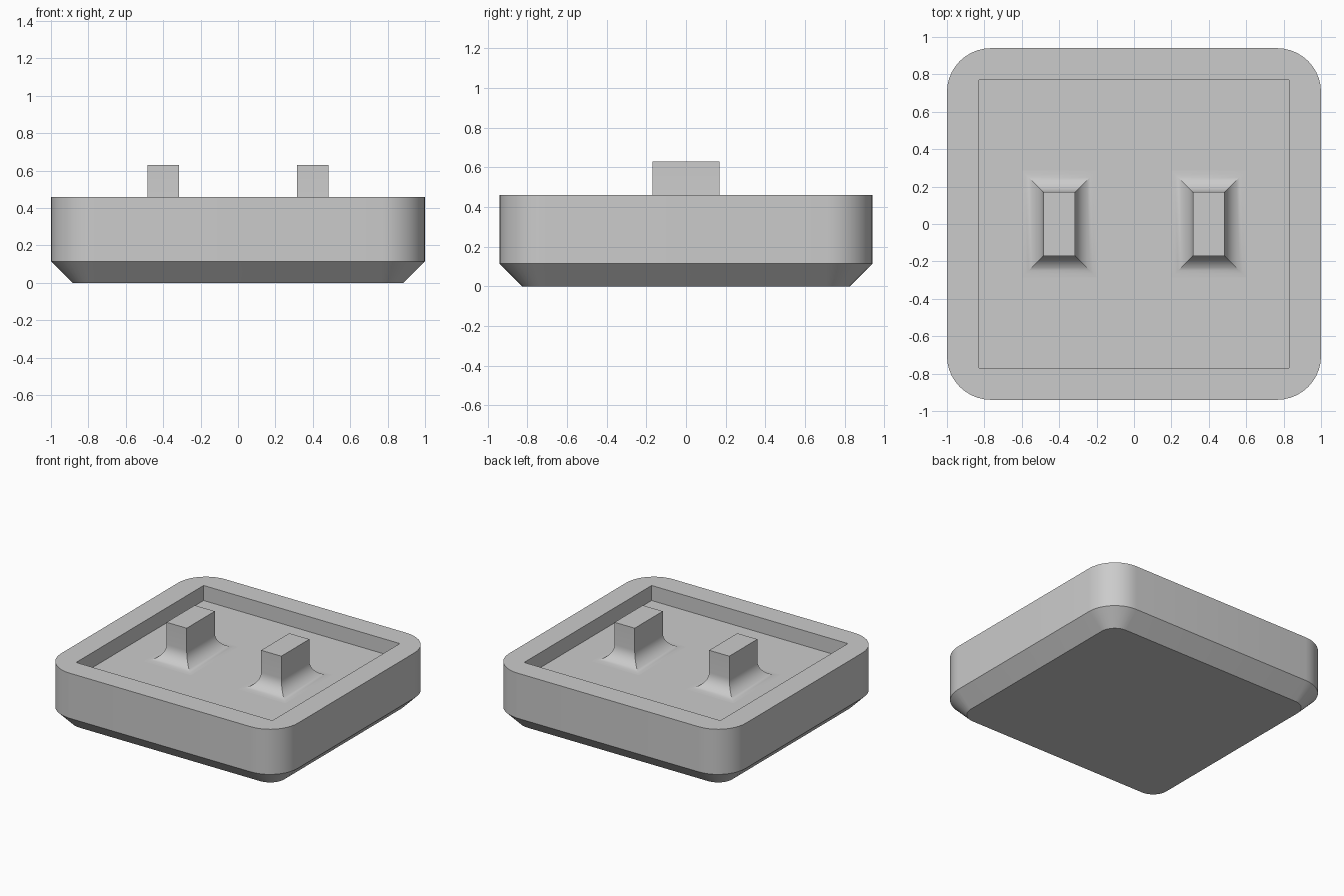
import bpy, bmesh, math

cube = bpy.data.objects.get("Cube")
if cube:
    bpy.data.objects.remove(cube, do_unlink=True)

grey = bpy.data.materials.new("plain grey")
grey.use_nodes = True
colour = (0.6, 0.6, 0.6, 1)
grey.diffuse_color = colour
grey.node_tree.nodes["Principled BSDF"].inputs["Base Color"].default_value = colour

HX, HY = 1.0, 0.94        # half size of the base
TOP, FLOOR = 0.46, 0.345  # rim and recess floor heights
CHAMFER, CORNER, RIM = 0.115, 0.235, 0.17
FILLET = TOP - FLOOR
STEPS = 10


def rounded_rect(hx, hy, radius, z):
    """Ring of points; a zero radius gives square corners."""
    points = []
    for quarter, (sx, sy) in enumerate([(1, 1), (-1, 1), (-1, -1), (1, -1)]):
        for i in range(STEPS + 1):
            a = (quarter + i / STEPS) * math.pi / 2
            points.append((sx * (hx - radius) + radius * math.cos(a),
                           sy * (hy - radius) + radius * math.sin(a), z))
    return points


def loft(name, rings, cap_start, location=(0, 0, 0)):
    """Join rings with faces and close the last ring."""
    bm = bmesh.new()
    loops = [[bm.verts.new(p) for p in ring] for ring in rings]
    for low, high in zip(loops, loops[1:]):
        for i in range(len(low)):
            j = (i + 1) % len(low)
            bm.faces.new((low[i], low[j], high[j], high[i]))
    if cap_start:
        bm.faces.new(loops[0][::-1])
    bm.faces.new(loops[-1])
    bmesh.ops.remove_doubles(bm, verts=bm.verts[:], dist=0.0005)
    mesh = bpy.data.meshes.new(name)
    bm.to_mesh(mesh)
    bm.free()
    mesh.materials.append(grey)
    obj = bpy.data.objects.new(name, mesh)
    obj.location = location
    bpy.context.collection.objects.link(obj)
    bpy.ops.object.select_all(action='DESELECT')
    obj.select_set(True)
    bpy.context.view_layer.objects.active = obj
    bpy.ops.object.shade_smooth_by_angle(angle=math.radians(30))
    return obj


# Tray: chamfered foot, rounded walls, flat rim and square recess
loft("tray", [
    rounded_rect(HX - CHAMFER, HY - CHAMFER, CORNER - CHAMFER, 0),
    rounded_rect(HX, HY, CORNER, CHAMFER),
    rounded_rect(HX, HY, CORNER, TOP),
    rounded_rect(HX - RIM, HY - RIM, 0, TOP),
    rounded_rect(HX - RIM, HY - RIM, 0, FLOOR),
], cap_start=True)

# Pegs: concave flared foot with mitred corners, then a straight block
peg_rings = []
for i in range(STEPS + 1):
    a = i / STEPS * math.pi / 2
    flare = FILLET * (1 - math.sin(a))
    peg_rings.append(rounded_rect(0.085 + flare, 0.17 + flare, 0,
                                  FLOOR + FILLET * (1 - math.cos(a))))
peg_rings.append(rounded_rect(0.085, 0.17, 0, 0.63))
for name, x in (("left_peg", 0.4), ("right_peg", -0.4)):
    loft(name, peg_rings, cap_start=False, location=(x, 0, 0))
